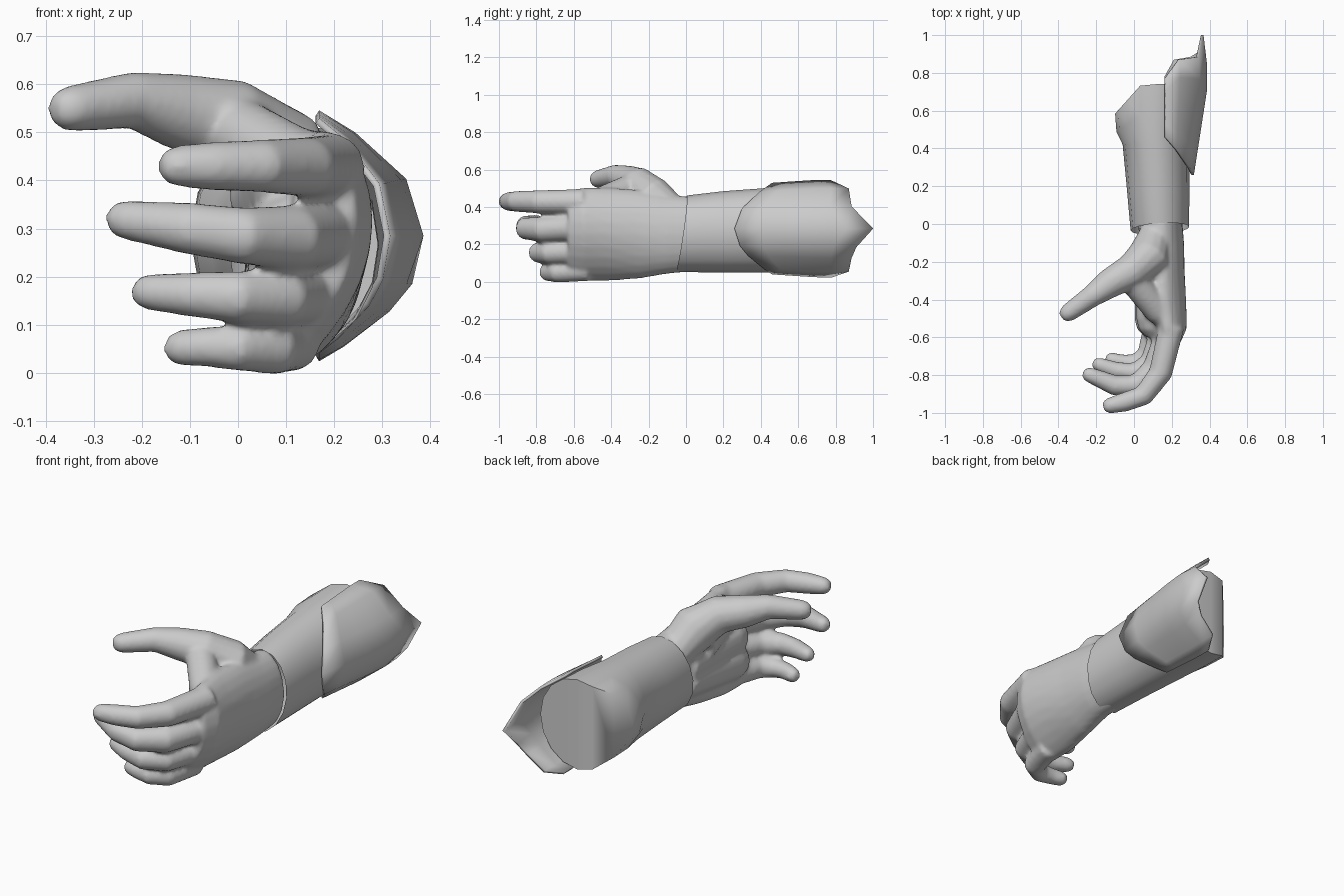
import bpy, bmesh
from math import cos, sin, tau
from mathutils import Vector

if "Cube" in bpy.data.objects:
    bpy.data.objects.remove(bpy.data.objects["Cube"])


def loft(bm, rings, caps=True):
    vs = [[bm.verts.new(p) for p in r] for r in rings]
    n = len(vs[0])
    for a, b in zip(vs, vs[1:]):
        for i in range(n):
            j = (i + 1) % n
            bm.faces.new((a[i], a[j], b[j], b[i]))
    if caps:
        bm.faces.new(vs[0][::-1])
        bm.faces.new(vs[-1])
    return vs


def tube(bm, pts, sides=14, grow=.005):
    """Round limb through (x, y, z, radius) points with a rounded tip."""
    p = [Vector(q[:3]) for q in pts]
    r = [q[3] + grow for q in pts]
    d = (p[-1] - p[-2]).normalized()
    end, er = p[-1], r[-1]
    for f, s in ((0.55, 0.86), (0.95, 0.5)):
        p.append(end + d * er * f)
        r.append(er * s)
    rings = []
    for i, c in enumerate(p):
        t = (p[min(i + 1, len(p) - 1)] - p[max(i - 1, 0)]).normalized()
        u = t.cross(Vector((0, 0, 1))).normalized()
        w = u.cross(t)
        rings.append([c + r[i] * (u * cos(tau * k / sides) + w * sin(tau * k / sides))
                      for k in range(sides)])
    loft(bm, rings)


def finish(bm, name, angle=None):
    bmesh.ops.recalc_face_normals(bm, faces=bm.faces)
    me = bpy.data.meshes.new(name)
    bm.to_mesh(me)
    bm.free()
    ob = bpy.data.objects.new(name, me)
    bpy.context.collection.objects.link(ob)
    bpy.ops.object.select_all(action='DESELECT')
    ob.select_set(True)
    bpy.context.view_layer.objects.active = ob
    if angle:
        bpy.ops.object.shade_smooth_by_angle(angle=angle)
    return ob


# Hand: palm rings (y, centre x, half x, half z, lean, bow)
bm = bmesh.new()
palm = [(.03, .135, .12, .2, 0, 0), (-.1, .15, .115, .212, 0, .01),
        (-.25, .16, .108, .238, .06, .03), (-.42, .17, .104, .25, .14, .05),
        (-.55, .18, .094, .25, .2, .05), (-.63, .17, .07, .23, .2, .05)]
rings = []
for y, cx, rx, rz, lean, bow in palm:
    ring = []
    for k in range(24):
        c, s = cos(tau * k / 24), sin(tau * k / 24)
        ring.append((cx + rx * c + lean * rz * s - bow * s * s, y, .255 + rz * s))
    rings.append(ring)
loft(bm, rings)

# Fingers: index, middle, ring, little
for path in (
        [(.2, -.54, .43, .063), (.14, -.79, .428, .058), (.05, -.908, .43, .051),
         (-.05, -.943, .43, .047), (-.122, -.96, .43, .039)],
        [(.19, -.56, .293, .066), (.11, -.77, .28, .064), (.01, -.855, .285, .055),
         (-.1, -.855, .3, .05), (-.232, -.8, .318, .037)],
        [(.16, -.54, .165, .06), (.09, -.735, .155, .056), (0, -.79, .157, .05),
         (-.1, -.775, .163, .042), (-.183, -.745, .168, .034)],
        [(.115, -.52, .064, .056), (.07, -.695, .052, .051), (0, -.738, .052, .044),
         (-.07, -.732, .054, .037), (-.115, -.718, .052, .034)]):
    tube(bm, path)
# Thumb
tube(bm, [(.12, -.05, .35, .085), (.075, -.18, .45, .11), (-.02, -.255, .522, .088),
          (-.13, -.315, .545, .074), (-.22, -.38, .567, .055), (-.345, -.468, .55, .044)])
# Thumb pad, thumb web and two palm pads
for z0, z1, x0, x1, y0, y1, r in (
        (.36, .4, .07, .12, -.2, -.42, .09), (.51, .43, -.02, .13, -.28, -.46, .07),
        (.2, .15, .11, .1, -.1, -.5, .094), (.28, .27, .11, .115, -.1, -.5, .1)):
    tube(bm, [(x0, y0, z0, r), (x1, y1, z1, r)])
hand = finish(bm, "hand")
m = hand.modifiers.new("blend", 'REMESH')
m.mode, m.voxel_size, m.use_smooth_shade = 'VOXEL', .011, True
m = hand.modifiers.new("soften", 'SMOOTH')
m.factor, m.iterations = .5, 9

# Forearm sleeve (y, half x, half z, centre x, centre z)
bm = bmesh.new()
N = 16
rings = []
for y, rx, rz, cx, cz in [(-.025, .155, .205, .137, .257), (.2, .166, .217, .127, .268),
                          (.42, .176, .226, .116, .275), (.58, .205, .232, .112, .284),
                          (.74, .215, .236, .115, .285)]:
    ring = []
    for k in range(N):
        c, s = cos(tau * k / N), sin(tau * k / N)
        dy = .03 * s + .01 * c if y < 0 else 0
        if y > .5:  # the rim dips on the inner side of the arm
            dy = -max(0, -c - .35) * (.24 if y > .7 else .14)
        ring.append((cx + rx * c, y + dy, cz + rz * s))
    rings.append(ring)
e = loft(bm, rings, caps=False)[-1]
# Sloped end cap built from upright strips
for i in range(N // 2):
    strip = (e[i], e[i + 1], e[(N - i - 1) % N], e[(N - i) % N])
    bm.faces.new(list(dict.fromkeys(strip)))
finish(bm, "forearm_sleeve", 1.0)

# Outer arm guard: curved plate with round front and pointed back
bm = bmesh.new()
cols = [(-1, .78), (-.88, .87), (-.6, .885), (-.38, .91), (0, 1.0),
        (.45, .885), (.82, .87), (1, .77)]
grid = []
for t, back in cols:
    front = .26 + .2 * t * t
    col = []
    for i in range(6):
        y = front + (back - front) * i / 5
        xc = min(.31 + .155 * (y - .26), .385) - .12 * max(0, y - .8)
        x = .165 + (xc - .165) * (1 - abs(t) ** 2.1)
        z = .285 + (.235 + .02 * min(1, max(0, (y - .4) / .3))) * t
        col.append(bm.verts.new((x, y, z)))
    grid.append(col)
for a, b in zip(grid, grid[1:]):
    for i in range(5):
        bm.faces.new((a[i], b[i], b[i + 1], a[i + 1]))
guard = finish(bm, "arm_guard", 1.0)
m = guard.modifiers.new("thickness", 'SOLIDIFY')
m.thickness, m.offset = .014, 0
